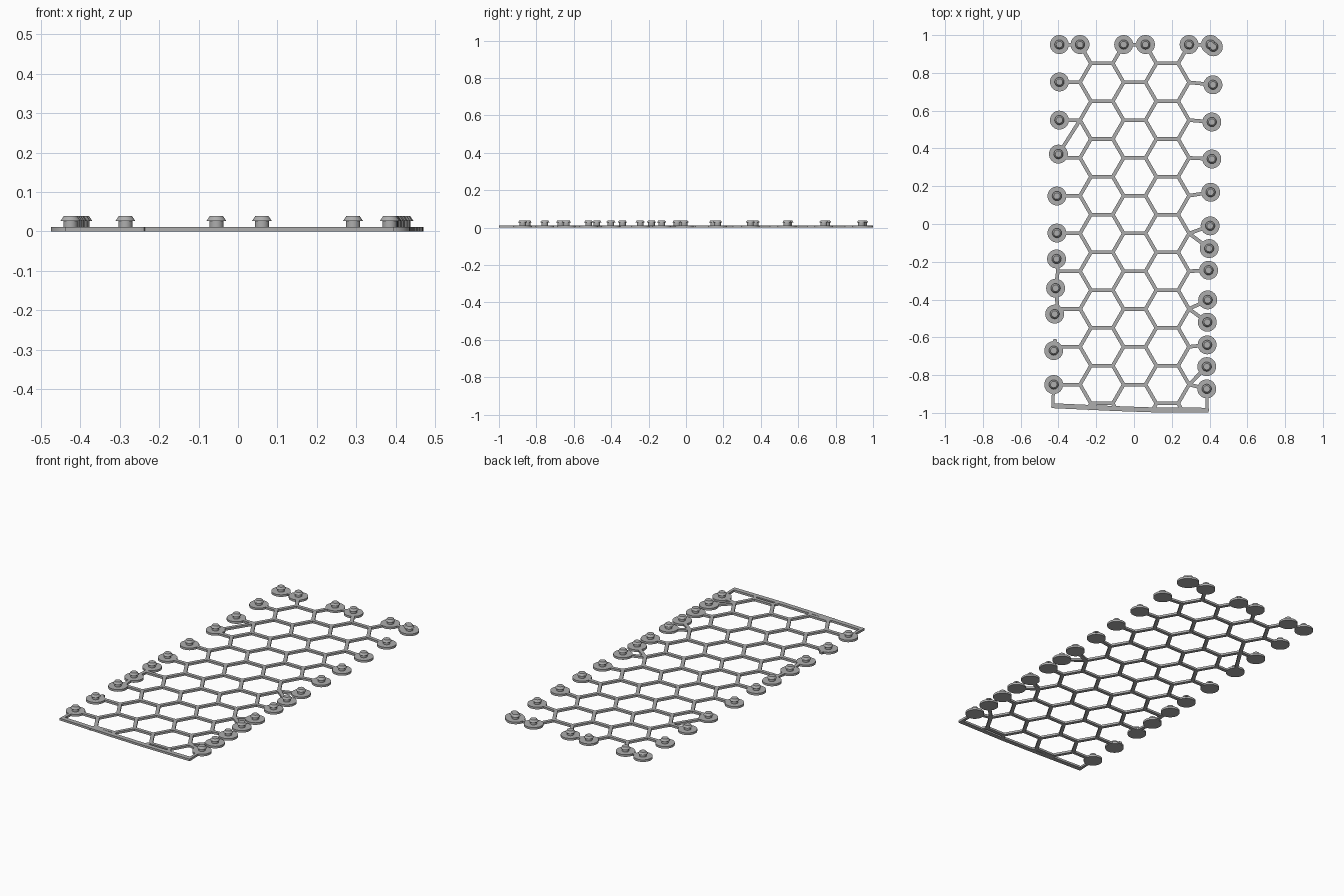
import bpy, bmesh, math
from mathutils import Vector, Matrix

cube = bpy.data.objects.get("Cube")
if cube:
    bpy.data.objects.remove(cube, do_unlink=True)

grey = bpy.data.materials.new("plain grey")
grey.use_nodes = True
COLOUR = (0.42, 0.42, 0.42, 1)
grey.diffuse_color = COLOUR
grey.node_tree.nodes["Principled BSDF"].inputs["Base Color"].default_value = COLOUR

THICK = 0.012      # height of the flat net
BAR = 0.019        # width of a net strand
PITCH = 0.2        # distance between hexagon rows
STEP = PITCH * math.sqrt(3) / 2
HALF = PITCH / math.sqrt(3) / 2
X0 = 0.003


def add_mesh(name, bm):
    mesh = bpy.data.meshes.new(name)
    bm.to_mesh(mesh)
    bm.free()
    mesh.materials.append(grey)
    return mesh


def add_object(name, mesh, loc=(0, 0, 0)):
    obj = bpy.data.objects.new(name, mesh)
    obj.location = loc
    bpy.context.collection.objects.link(obj)
    return obj


def add_bar(bm, a, b, width=BAR):
    """Box strand from a to b, lengthened so that corners close."""
    a, b = Vector(a), Vector(b)
    d = b - a
    mid = (a + b) / 2
    m = (Matrix.Translation((mid.x, mid.y, THICK / 2))
         @ Matrix.Rotation(math.atan2(d.y, d.x), 4, "Z")
         @ Matrix.Diagonal((d.length + width * 0.577, width, THICK, 1)))
    bmesh.ops.create_cube(bm, size=1, matrix=m)


def bars(name, segments, width=BAR):
    bm = bmesh.new()
    for a, b in segments:
        add_bar(bm, a, b, width)
    add_object(name, add_mesh(name, bm))


# Hexagon net: level strands in three columns, zigzags between the columns
net = []
for k in (-1, 0, 1):
    x = X0 + k * STEP
    top = 0.85 if k else 0.95
    for i in range(10):
        y = top - i * PITCH
        net.append(((x - HALF, y), (x + HALF, y)))
for side in (-1, 1):
    for inner, outer in ((HALF, STEP - HALF), (2 * STEP - HALF, STEP + HALF)):
        xe, xo = X0 + side * inner, X0 + side * outer
        for i in range(10):
            y = 0.95 - i * PITCH
            net.append(((xe, y), (xo, y - PITCH / 2)))
            if i < 9:
                net.append(((xo, y - PITCH / 2), (xe, y - PITCH)))
        # short ends running into the bottom rail
        net.append(((xo, -0.95), (xo + (xe - xo) * 0.28, -0.978)))
bars("hexagon_net", net)

# Peg positions down each side and along the top
left = [(-0.395, 0.95), (-0.395, 0.752), (-0.395, 0.55), (-0.4, 0.37),
        (-0.408, 0.148), (-0.408, -0.048), (-0.41, -0.185), (-0.415, -0.34),
        (-0.42, -0.477), (-0.425, -0.67), (-0.425, -0.85)]
right = [(0.405, 0.95), (0.418, 0.737), (0.412, 0.54), (0.412, 0.344),
         (0.406, 0.168), (0.403, -0.01), (0.398, -0.13), (0.395, -0.245),
         (0.39, -0.402), (0.388, -0.52), (0.387, -0.64), (0.385, -0.755),
         (0.385, -0.873)]
top = [(X0 - 2 * STEP + HALF, 0.95), (X0 - HALF, 0.95), (X0 + HALF, 0.95),
       (X0 + 2 * STEP - HALF, 0.95)]

# Right strands: each peg ties to the nearest net corner
edge = X0 + 2 * STEP - HALF
ties = []
for p in right:
    row = round((0.95 - p[1]) / PITCH)
    ties.append(((edge, 0.95 - min(row, 9) * PITCH), p))
bars("right_strands", ties)

# Left strands: level ends, with some tied up or down to a peg
edge = X0 - 2 * STEP + HALF
end = -0.403
ties = []
for i in range(10):
    y = 0.95 - i * PITCH
    ties.append(((edge, y), (end, y)))
ties += [((edge, 0.55), left[3]),
         ((end, -0.25), left[6]), ((end, -0.25), left[7]),
         ((end, -0.45), left[7]), ((end, -0.45), left[8]),
         ((end, -0.65), left[9]), ((end, -0.85), left[10])]
ties.append((left[9], (-0.418, -0.615)))
bars("left_strands", ties)

# Bottom rail and its two short uprights
rail = [(-0.43, -0.962), (-0.1, -0.977), (0.1, -0.984), (0.388, -0.986)]
bars("bottom_rail", list(zip(rail, rail[1:])), 0.026)
bars("rail_uprights", [(left[-1], rail[0]), (right[-1], rail[-1])], 0.016)

# Peg: flat disc, stem and tapered head, turned from one profile
profile = [(0, 0), (0.05, 0), (0.05, THICK), (0.018, THICK), (0.018, 0.026),
           (0.025, 0.027), (0.017, 0.039), (0, 0.039)]
bm = bmesh.new()
verts = [bm.verts.new((r, 0, z)) for r, z in profile]
edges = [bm.edges.new(pair) for pair in zip(verts, verts[1:])]
bmesh.ops.spin(bm, geom=verts + edges, cent=(0, 0, 0), axis=(0, 0, 1),
               angle=math.tau, steps=32)
bmesh.ops.remove_doubles(bm, verts=bm.verts, dist=0.0002)
bmesh.ops.recalc_face_normals(bm, faces=bm.faces)
for f in bm.faces:
    f.smooth = True
for e in bm.edges:
    e.smooth = e.calc_face_angle(0) < math.radians(30)
peg = add_mesh("peg", bm)

extra = [(0.42, 0.938)]
for name, places in (("left_peg", left), ("right_peg", right + extra),
                     ("top_peg", top)):
    for x, y in places:
        add_object(name, peg, (x, y, 0))
